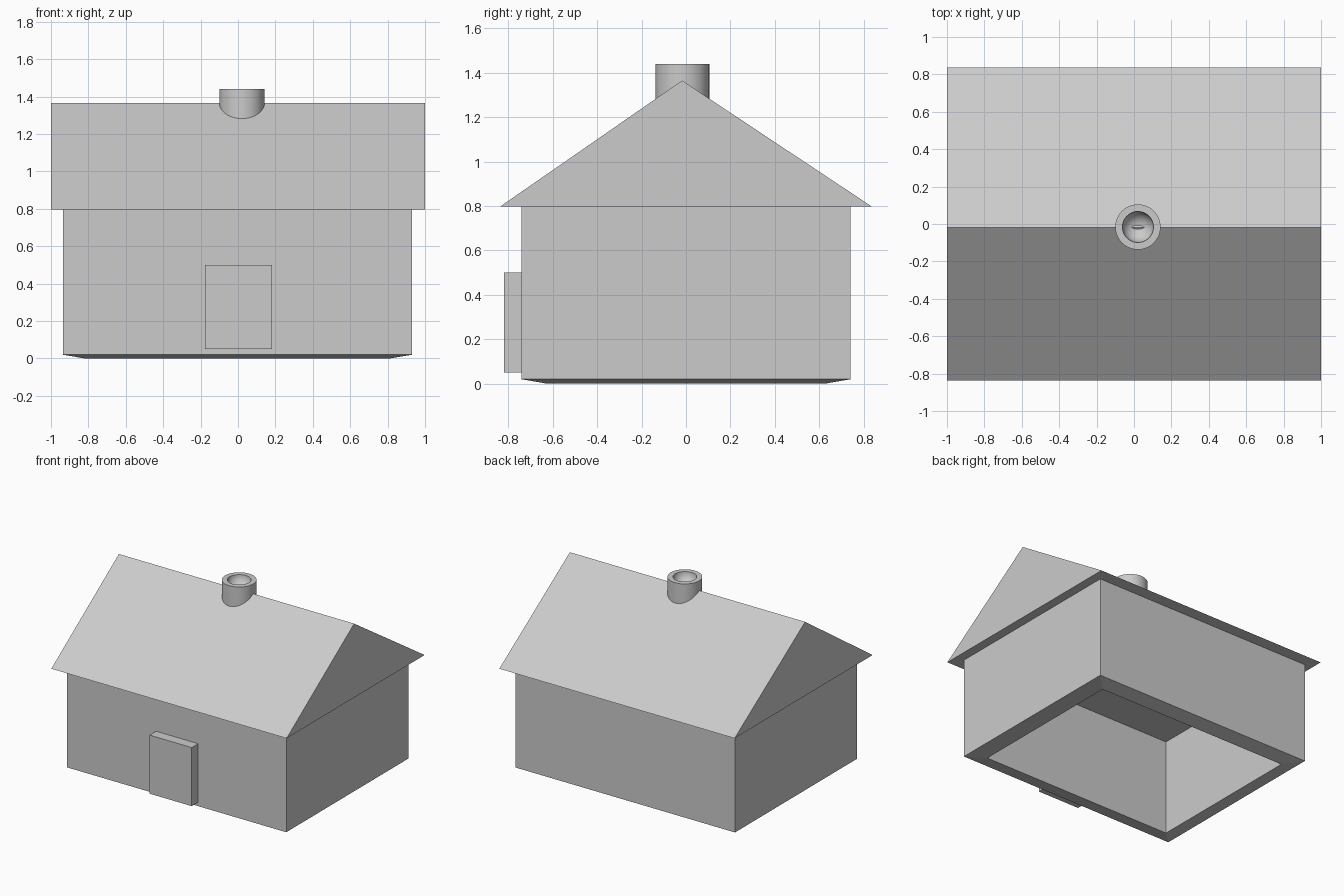
import bpy, bmesh
from math import sin, cos, pi, radians

if "Cube" in bpy.data.objects:
    bpy.data.objects.remove(bpy.data.objects["Cube"])


def loft(name, rings):
    """Skin a stack of equal-length point loops and cap both ends."""
    bm = bmesh.new()
    loops = [[bm.verts.new(p) for p in ring] for ring in rings]
    n = len(rings[0])
    for a, b in zip(loops, loops[1:]):
        for i in range(n):
            j = (i + 1) % n
            bm.faces.new((a[i], a[j], b[j], b[i]))
    bm.faces.new(loops[0])
    bm.faces.new(loops[-1])
    bmesh.ops.recalc_face_normals(bm, faces=bm.faces)
    mesh = bpy.data.meshes.new(name)
    bm.to_mesh(mesh)
    bm.free()
    obj = bpy.data.objects.new(name, mesh)
    bpy.context.collection.objects.link(obj)
    return obj


def rect(hx, hy, z, cx=0, cy=0):
    return [(cx + sx * hx, cy + sy * hy, z)
            for sx, sy in ((-1, -1), (1, -1), (1, 1), (-1, 1))]


def circle(r, z, cx, cy, n=48):
    return [(cx + r * cos(2 * pi * i / n), cy + r * sin(2 * pi * i / n), z)
            for i in range(n)]


# Hollow walls: outer shell, sloping bottom rim, inner shell and ceiling
loft("walls", [rect(0.933, 0.742, 0.84, -0.003), rect(0.933, 0.742, 0.02, -0.003),
               rect(0.815, 0.627, 0.0, -0.003), rect(0.815, 0.627, 0.735, -0.003)])

# Gabled roof
gable = [(-0.838, 0.797), (0.838, 0.797), (-0.018, 1.365)]
loft("roof", [[(x, y, z) for y, z in gable] for x in (-1, 1)])

# Door slab on the front wall
loft("door", [rect(0.179, 0.045, z, 0.002, -0.775) for z in (0.05, 0.5)])

# Chimney with a rounded bowl sunk in its top
cx, cy, top, bowl = 0.021, -0.016, 1.44, 0.083
profile = [(0.121, 1.2), (0.121, top)]
profile += [(bowl * cos(a), top - bowl * sin(a))
            for a in (radians(d) for d in range(0, 89, 8))]
chimney = loft("chimney", [circle(r, z, cx, cy) for r, z in profile])
bpy.context.view_layer.objects.active = chimney
chimney.select_set(True)
bpy.ops.object.shade_smooth_by_angle(angle=radians(30))
